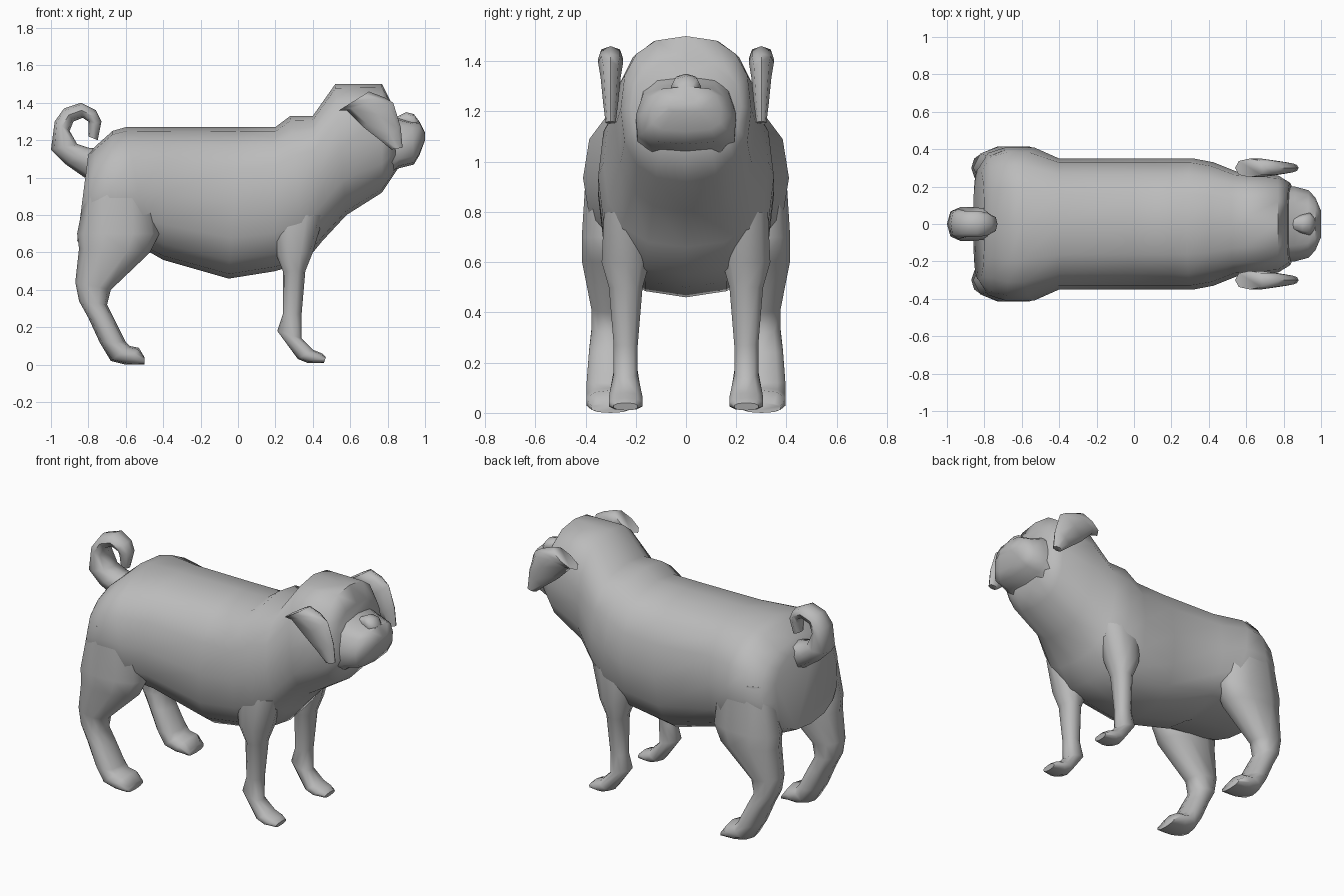
import bpy, bmesh, math

default = bpy.data.objects.get("Cube")
if default:
    bpy.data.objects.remove(default, do_unlink=True)

grey = bpy.data.materials.new("plain grey")
grey.use_nodes = True
colour = (.5, .5, .5, 1)
grey.diffuse_color = colour
grey.node_tree.nodes["Principled BSDF"].inputs["Base Color"].default_value = colour


def ring(start, end, half):
    """A rounded ring across the model, from start to end (x, z), with a half width."""
    return start, end, half


def signed_power(value, exponent):
    return math.copysign(abs(value) ** exponent, value)


def loft(name, rings, sides=10, power=2.3, centre=0, widen=0):
    """Skin the rings. Widen spreads each ring towards its end point;
    a part with its centre off the middle is mirrored to the other side."""
    bm = bmesh.new()
    loops = []
    for start, end, half in rings:
        loop = []
        for step in range(sides):
            turn = math.tau * step / sides
            along = -signed_power(math.cos(turn), 2 / power)
            across = signed_power(math.sin(turn), 2 / power)
            mix = (along + 1) / 2
            x, z = (a + (b - a) * mix for a, b in zip(start, end))
            y = centre + across * half * (1 + widen * along)
            loop.append(bm.verts.new((x, y, z)))
        loops.append(loop)
    for near, far in zip(loops, loops[1:]):
        for step in range(sides):
            after = (step + 1) % sides
            bm.faces.new((near[step], near[after], far[after], far[step]))
    bm.faces.new(loops[0])
    bm.faces.new(loops[-1])
    bmesh.ops.recalc_face_normals(bm, faces=bm.faces)

    mesh = bpy.data.meshes.new(name)
    bm.to_mesh(mesh)
    bm.free()
    mesh.materials.append(grey)
    part = bpy.data.objects.new(name, mesh)
    bpy.context.collection.objects.link(part)
    bpy.ops.object.select_all(action="DESELECT")
    part.select_set(True)
    bpy.context.view_layer.objects.active = part
    bpy.ops.object.shade_smooth_by_angle(angle=math.radians(60))
    if centre:
        mirror = part.modifiers.new("other side", "MIRROR")
        mirror.use_axis = (False, True, False)


# Trunk, neck and head in one skin, from rump to face
loft("body", [
    ring(start=(-.8, 1.13), end=(-.86, .66), half=.3),
    ring(start=(-.76, 1.17), end=(-.8, .64), half=.38),
    ring(start=(-.67, 1.25), end=(-.7, .62), half=.41),
    ring(start=(-.6, 1.27), end=(-.47, .6), half=.41),
    ring(start=(-.4, 1.27), end=(-.4, .56), half=.35),
    ring(start=(0, 1.27), end=(-.05, .46), half=.35),
    ring(start=(.2, 1.27), end=(.2, .5), half=.35),
    ring(start=(.28, 1.33), end=(.36, .55), half=.35),
    ring(start=(.4, 1.33), end=(.45, .66), half=.33),
    ring(start=(.52, 1.5), end=(.58, .8), half=.28),
    ring(start=(.77, 1.5), end=(.77, .92), half=.26),
    ring(start=(.82, 1.4), end=(.85, 1.04), half=.22),
], sides=16, power=2.5)

# Broad muzzle, wider along the jaw
loft("muzzle", [
    ring(start=(.78, 1.36), end=(.8, 1), half=.2),
    ring(start=(.86, 1.32), end=(.86, 1.05), half=.2),
    ring(start=(.93, 1.3), end=(.94, 1.07), half=.18),
    ring(start=(.97, 1.3), end=(.97, 1.12), half=.14),
    ring(start=(1, 1.24), end=(1, 1.2), half=.07),
], sides=12, power=3, widen=.1)

# Small nose on top of the muzzle
loft("nose", [
    ring(start=(.84, 1.32), end=(.84, 1.27), half=.03),
    ring(start=(.9, 1.35), end=(.9, 1.27), half=.05),
    ring(start=(.94, 1.34), end=(.94, 1.26), half=.06),
    ring(start=(.97, 1.3), end=(.97, 1.27), half=.03),
], sides=8)

# Curled tail, from outer edge to inner edge
loft("tail", [
    ring(start=(-.82, 1), end=(-.7, 1.15), half=.08),
    ring(start=(-.92, 1.07), end=(-.8, 1.16), half=.09),
    ring(start=(-1, 1.15), end=(-.86, 1.18), half=.09),
    ring(start=(-.98, 1.3), end=(-.9, 1.25), half=.08),
    ring(start=(-.93, 1.37), end=(-.88, 1.3), half=.07),
    ring(start=(-.84, 1.4), end=(-.83, 1.32), half=.07),
    ring(start=(-.76, 1.36), end=(-.8, 1.3), half=.06),
    ring(start=(-.73, 1.3), end=(-.8, 1.28), half=.05),
    ring(start=(-.75, 1.2), end=(-.8, 1.22), half=.03),
], sides=8)

# Folded ears hanging beside the face
loft("ears", [
    ring(start=(.54, 1.36), end=(.7, 1.46), half=.05),
    ring(start=(.58, 1.36), end=(.78, 1.43), half=.05),
    ring(start=(.67, 1.27), end=(.83, 1.4), half=.04),
    ring(start=(.76, 1.2), end=(.87, 1.27), half=.03),
    ring(start=(.82, 1.15), end=(.88, 1.16), half=.02),
], sides=8, centre=.3)

# Slim front legs and paws
loft("front_legs", [
    ring(start=(.17, .8), end=(.46, .8), half=.09),
    ring(start=(.2, .6), end=(.4, .6), half=.1),
    ring(start=(.24, .5), end=(.36, .5), half=.07),
    ring(start=(.24, .27), end=(.34, .27), half=.05),
    ring(start=(.21, .18), end=(.34, .14), half=.05),
    ring(start=(.32, .03), end=(.4, .08), half=.07),
    ring(start=(.37, .01), end=(.45, .06), half=.07),
    ring(start=(.46, .01), end=(.47, .04), half=.05),
], centre=.24)

# Heavy hind legs and paws
loft("hind_legs", [
    ring(start=(-.8, 1), end=(-.46, 1), half=.1),
    ring(start=(-.86, .7), end=(-.42, .7), half=.12),
    ring(start=(-.85, .62), end=(-.47, .6), half=.12),
    ring(start=(-.87, .44), end=(-.68, .4), half=.08),
    ring(start=(-.85, .34), end=(-.7, .32), half=.08),
    ring(start=(-.8, .25), end=(-.66, .24), half=.09),
    ring(start=(-.74, .12), end=(-.6, .12), half=.1),
    ring(start=(-.68, .02), end=(-.58, .1), half=.1),
    ring(start=(-.6, 0), end=(-.53, .09), half=.1),
    ring(start=(-.5, 0), end=(-.5, .04), half=.08),
], centre=.3)
